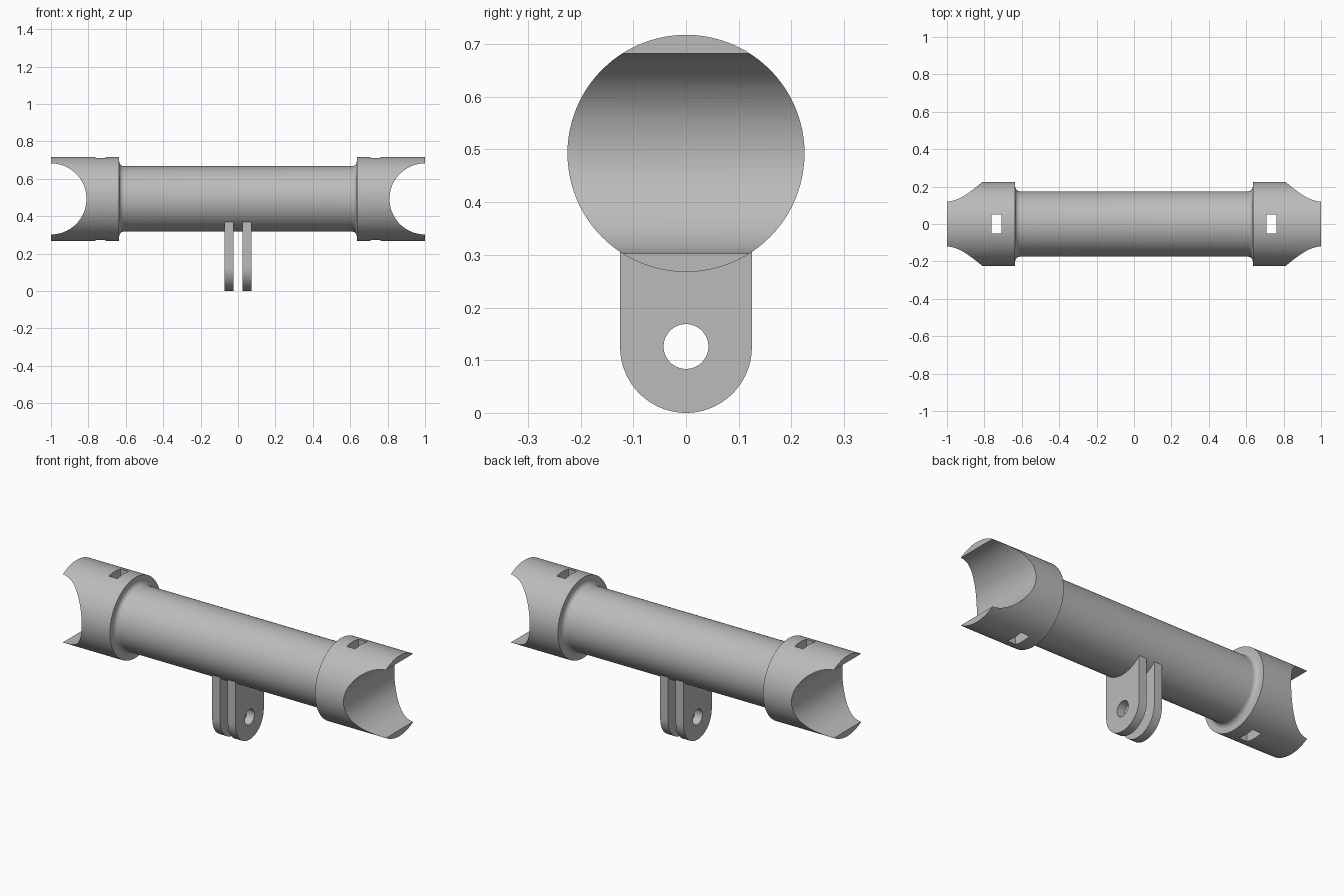
import bpy, bmesh
from math import pi, sin, cos, radians
from mathutils import Matrix

AXIS_Z = 0.4925      # height of the tube axis
TUBE_R = 0.175
COLLAR_R = 0.225
SHOULDER_X = 0.635   # inner face of each collar
FILLET = 0.025
SADDLE_R = 0.19
TAB_R = 0.125

cube = bpy.data.objects.get("Cube")
if cube:
    bpy.data.objects.remove(cube, do_unlink=True)

grey = bpy.data.materials.new("plain grey")
grey.use_nodes = True
colour = (0.5, 0.5, 0.5, 1)
grey.diffuse_color = colour
grey.node_tree.nodes["Principled BSDF"].inputs["Base Color"].default_value = colour


def make_object(name, bm):
    bmesh.ops.recalc_face_normals(bm, faces=bm.faces)
    mesh = bpy.data.meshes.new(name)
    bm.to_mesh(mesh)
    bm.free()
    mesh.materials.append(grey)
    obj = bpy.data.objects.new(name, mesh)
    bpy.context.collection.objects.link(obj)
    return obj


def cylinder(name, radius, length, centre, axis):
    bm = bmesh.new()
    bmesh.ops.create_cone(bm, cap_ends=True, segments=96, radius1=radius,
                          radius2=radius, depth=length)
    turn = Matrix.Rotation(pi / 2, 4, "Y" if axis == "X" else "X")
    bm.transform(Matrix.Translation(centre) @ turn)
    return make_object(name, bm)


def box(name, size, centre):
    bm = bmesh.new()
    bmesh.ops.create_cube(bm, size=1)
    bm.transform(Matrix.Translation(centre) @ Matrix.Diagonal((*size, 1)))
    return make_object(name, bm)


def activate(obj):
    bpy.ops.object.select_all(action="DESELECT")
    obj.select_set(True)
    bpy.context.view_layer.objects.active = obj


def cut(obj, cutter):
    activate(obj)
    mod = obj.modifiers.new("cut", "BOOLEAN")
    mod.operation = "DIFFERENCE"
    mod.solver = "EXACT"
    mod.object = cutter
    bpy.ops.object.modifier_apply(modifier=mod.name)
    bpy.data.objects.remove(cutter, do_unlink=True)


def smooth(obj):
    activate(obj)
    bpy.ops.object.shade_smooth_by_angle(angle=radians(30))


# Tube with a filleted step up to a collar at each end, turned about x
half = [(1, 0), (1, COLLAR_R), (SHOULDER_X, COLLAR_R)]
for i in range(9):
    a = i / 8 * pi / 2
    half.append((SHOULDER_X - FILLET + FILLET * cos(a),
                 TUBE_R + FILLET - FILLET * sin(a)))
profile = half + [(-x, r) for x, r in reversed(half)]
bm = bmesh.new()
verts = [bm.verts.new((x, 0, r)) for x, r in profile]
edges = [bm.edges.new(pair) for pair in zip(verts, verts[1:])]
bmesh.ops.spin(bm, geom=verts + edges, cent=(0, 0, 0), axis=(1, 0, 0),
               angle=2 * pi, steps=96)
bmesh.ops.remove_doubles(bm, verts=bm.verts, dist=1e-5)
bm.transform(Matrix.Translation((0, 0, AXIS_Z)))
body = make_object("crossbar_body", bm)

# Round saddle and upright strap slot at each end
for side in (-1, 1):
    cut(body, cylinder("saddle_cutter", SADDLE_R, 1, (side, 0, AXIS_Z), "Y"))
    cut(body, box("slot_cutter", (0.054, 0.104, 1), (side * 0.736, 0, AXIS_Z)))
smooth(body)

# Pair of round-ended mounting tabs, each with a bolt hole
for side, name in ((-1, "right_mount_tab"), (1, "left_mount_tab")):
    x = side * 0.048
    bm = bmesh.new()
    arc = [(TAB_R * cos(pi + i * pi / 48), TAB_R + TAB_R * sin(pi + i * pi / 48))
           for i in range(49)]
    outline = arc + [(TAB_R, 0.4), (-TAB_R, 0.4)]
    face = bm.faces.new([bm.verts.new((x - 0.024, y, z)) for y, z in outline])
    solid = bmesh.ops.extrude_face_region(bm, geom=[face])["geom"]
    bmesh.ops.translate(bm, vec=(0.048, 0, 0),
                        verts=[v for v in solid if isinstance(v, bmesh.types.BMVert)])
    tab = make_object(name, bm)
    cut(tab, cylinder("bolt_cutter", 0.0425, 0.2, (x, 0, 0.126), "X"))
    smooth(tab)
